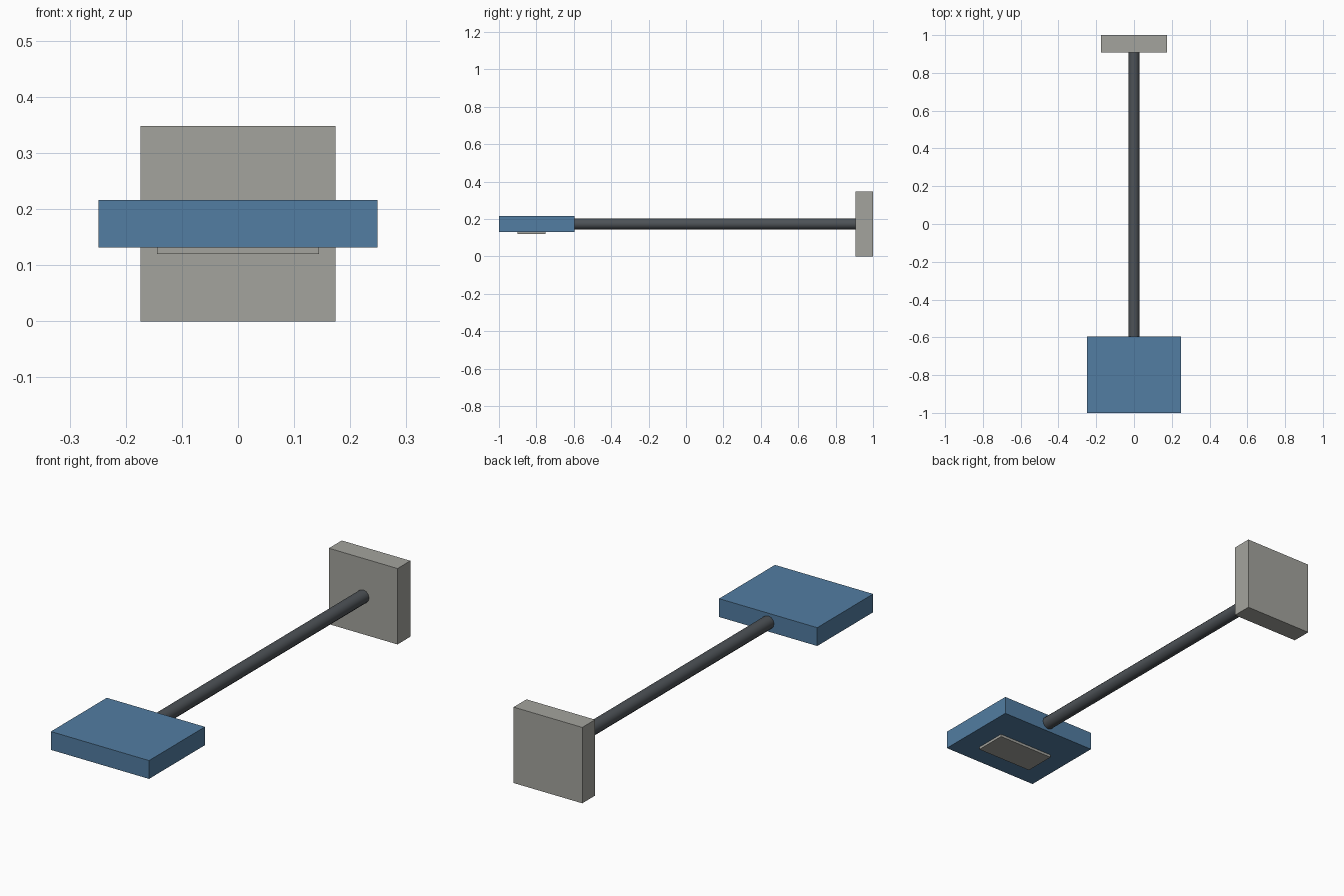
import bpy
import math

cube = bpy.data.objects.get("Cube")
if cube:
    bpy.data.objects.remove(cube, do_unlink=True)


def make_material(name, rgb):
    mat = bpy.data.materials.new(name)
    mat.use_nodes = True
    color = (*rgb, 1.0)
    mat.diffuse_color = color
    mat.node_tree.nodes["Principled BSDF"].inputs["Base Color"].default_value = color
    return mat


def finish(name, mat):
    obj = bpy.context.object
    obj.name = obj.data.name = name
    obj.data.materials.append(mat)
    return obj


def box(name, low, high, mat):
    """Add a box spanning two opposite corners."""
    center = [(a + b) / 2 for a, b in zip(low, high)]
    bpy.ops.mesh.primitive_cube_add(size=1, location=center)
    bpy.context.object.scale = [b - a for a, b in zip(low, high)]
    bpy.ops.object.transform_apply(location=False, rotation=False, scale=True)
    return finish(name, mat)


blue = make_material("blue paint", (0.085, 0.205, 0.36))
grey = make_material("warm grey", (0.37, 0.37, 0.34))
dark = make_material("dark steel", (0.075, 0.085, 0.095))

# Square wall plate at the back
box("wall_plate", (-0.174, 0.907, 0), (0.174, 1, 0.348), grey)

# Long round arm from the plate to the lamp head
start, end = -0.595, 0.907
bpy.ops.mesh.primitive_cylinder_add(
    vertices=12, radius=0.03, depth=end - start,
    location=(0, (start + end) / 2, 0.174), rotation=(math.pi / 2, 0, 0))
finish("arm", dark)
bpy.ops.object.shade_smooth_by_angle(angle=math.radians(35))

# Flat lamp head at the front, with a thin panel underneath
box("lamp_head", (-0.249, -1, 0.132), (0.249, -0.595, 0.216), blue)
box("lower_panel", (-0.144, -0.9, 0.12), (0.144, -0.75, 0.132), grey)
